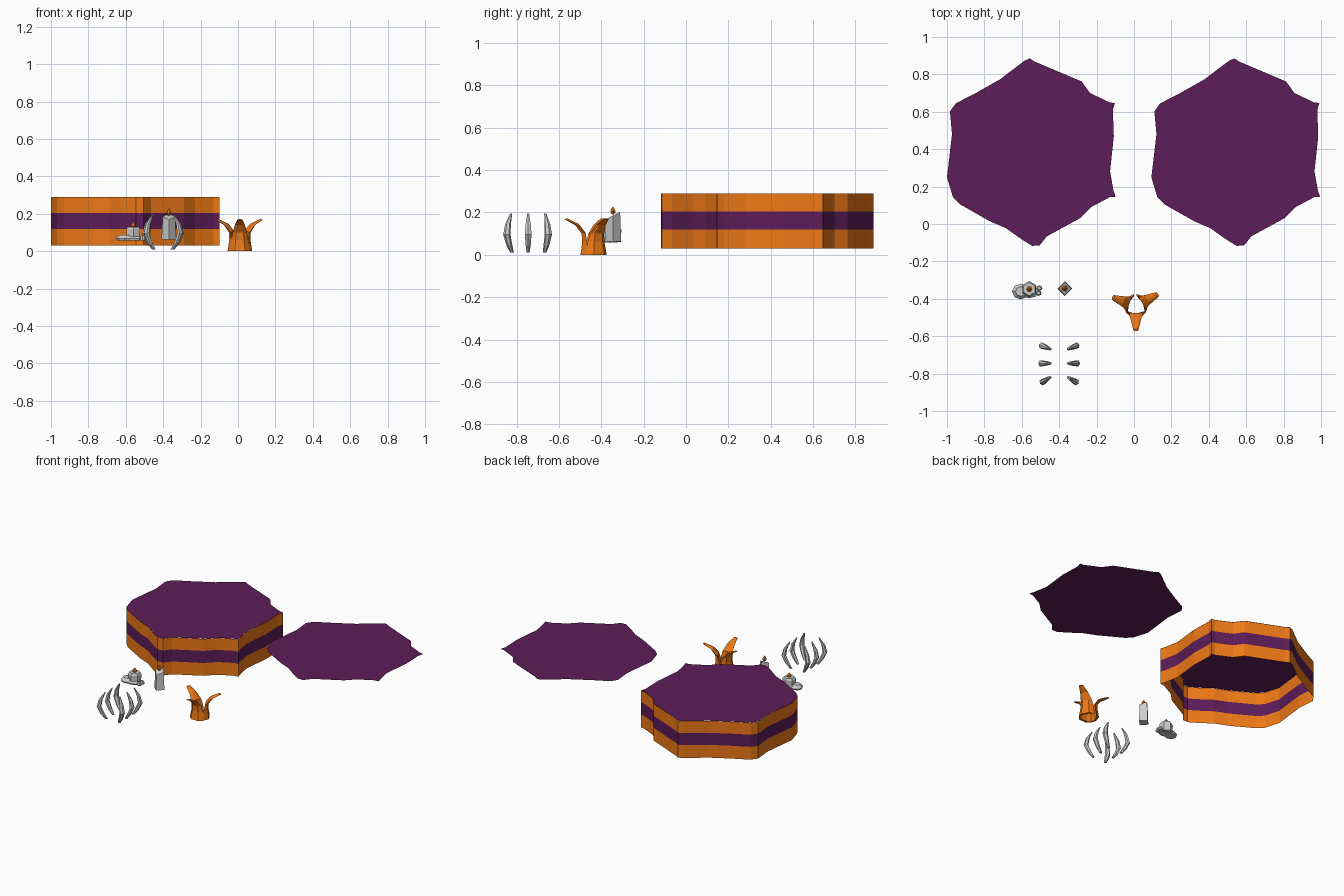
import bpy
from math import sin, cos, pi, radians
from mathutils import Vector

if "Cube" in bpy.data.objects:
    bpy.data.objects.remove(bpy.data.objects["Cube"])


def material(name, col):
    m = bpy.data.materials.new(name)
    m.diffuse_color = (*col, 1)
    m.use_nodes = True
    m.node_tree.nodes["Principled BSDF"].inputs["Base Color"].default_value = m.diffuse_color
    return m


ORANGE = material("orange", (0.86, 0.19, 0.008))
PURPLE = material("purple", (0.11, 0.012, 0.1))


def mesh(name, verts, faces, mat=None):
    me = bpy.data.meshes.new(name)
    me.from_pydata([tuple(v) for v in verts], [], faces)
    me.update()
    ob = bpy.data.objects.new(name, me)
    bpy.context.collection.objects.link(ob)
    if mat:
        me.materials.append(mat)
    return ob


def loft(name, rings, mat=None, caps=True):
    """Skin a list of equal-sized closed rings."""
    n = len(rings[0])
    verts = [v for r in rings for v in r]
    faces = [(k * n + i, k * n + (i + 1) % n, (k + 1) * n + (i + 1) % n, (k + 1) * n + i)
             for k in range(len(rings) - 1) for i in range(n)]
    if caps:
        faces += [tuple(range(n))[::-1], tuple(range(len(verts) - n, len(verts)))]
    return mesh(name, verts, faces, mat)


def ring(x, y, z, rx, ry, n, turn=0, slope=0):
    pts = []
    for i in range(n):
        a = 2 * pi * i / n + turn
        pts.append((x + rx * cos(a), y + ry * sin(a), z + slope * ry * sin(a)))
    return pts


# wavy hexagonal cloth outline, counter-clockwise from the back tip
outline = [(-.557, .885), (-.584, .874), (-.717, .773), (-.85, .698), (-.953, .645),
           (-.984, .602), (-.973, .48), (-1.0, .25), (-.968, .143), (-.93, .105),
           (-.77, .014), (-.685, -.022), (-.61, -.076), (-.545, -.117), (-.504, -.114),
           (-.466, -.066), (-.29, .03), (-.23, .09), (-.13, .143), (-.098, .146),
           (-.11, .18), (-.128, .28), (-.108, .468), (-.113, .61), (-.102, .647),
           (-.13, .65), (-.235, .70), (-.28, .762), (-.53, .868)]

# tabletop cloth and the second flat cloth
for name, dx in (("table_cloth", 0), ("spare_cloth", 1.093)):
    mesh(name, [(x + dx, y, .29) for x, y in outline], [tuple(range(len(outline)))], PURPLE)

# striped hanging sides
for name, z0, z1, mat in (("lower_band", .03, .12, ORANGE), ("middle_band", .12, .205, PURPLE),
                          ("upper_band", .205, .289, ORANGE)):
    loft(name, [[(x, y, z) for x, y in outline] for z in (z0, z1)], mat, caps=False)

# three-horned hollow holder: radius, height, half width, side radius, thickness
horn = [(.060, 0, .055, .032, .015), (.052, .06, .045, .028, .015),
        (.055, .10, .038, .038, .018), (.085, .14, .027, .075, .018),
        (.135, .168, .014, .130, .012)]
for k, ang in enumerate((-90, 28, 160)):
    d = Vector((cos(radians(ang)), sin(radians(ang)), 0))
    s = Vector((-d.y, d.x, 0))
    c = Vector((.01, -.438, 0))
    rings = []
    for i, (r, z, w, sr, t) in enumerate(horn):
        lift = t * .6 if i > 1 else 0
        up = Vector((0, 0, z))
        inner = Vector((0, 0, lift))
        rings.append([c + up + d * sr - s * w, c + up + d * r - s * w * .5,
                      c + up + d * r + s * w * .5, c + up + d * sr + s * w,
                      c + up + d * (r - t) + s * w * .4 + inner * .5,
                      c + up + d * (r - t) - s * w * .4 + inner * .5])
    loft(f"horn_{k}", rings, ORANGE)


def flame(name, x, y, z):
    loft(name, [ring(x, y, z + h, r, r, 6) for h, r in
                ((-.005, .006), (.008, .015), (.02, .009), (.032, .001))], ORANGE)


# short candle with puddles of wax
cx, cy = -.56, -.348
loft("short_candle", [ring(cx, cy, .06, .04, .04, 6, pi / 6), ring(cx, cy, .118, .043, .043, 6, pi / 6),
                      ring(cx, cy, .13, .035, .035, 6, pi / 6)])
for k, (x, y, rx, ry, h) in enumerate(((-.606, -.361, .046, .042, .028), (-.507, -.343, .017, .015, .02),
                                       (-.51, -.37, .016, .014, .025), (-.56, -.365, .05, .032, .02))):
    loft(f"wax_puddle_{k}", [ring(x, y, .058, rx * .9, ry * .9, 8), ring(x, y, .068, rx, ry, 8),
                             ring(x, y, .06 + h, rx * .6, ry * .6, 8)])
flame("short_flame", cx, cy, .128)

# tall square candle with a slanted top
cx, cy = -.37, -.345
loft("tall_candle", [ring(cx, cy, .062, .039, .039, 4), ring(cx, cy, .185, .033, .034, 4, 0, .5)])
flame("tall_flame", cx, cy, .196)

# six curved ribs: outward offset, height, half depth, half width
bone = [(-.002, .010, .010, .008), (.022, .045, .014, .014), (.045, .095, .015, .018),
        (.034, .145, .012, .014), (.006, .195, .004, .005)]
for side in (-1, 1):
    for k, (y, tilt) in enumerate(((-.822, -32), (-.745, 0), (-.667, 22))):
        d = Vector((side * cos(radians(tilt)), sin(radians(tilt)), 0))
        s = Vector((-d.y, d.x, 0))
        base = Vector((-.40 + side * .052, y, 0))
        rings = [[base + d * (r + a * cos(i * pi / 3)) + s * (b * sin(i * pi / 3)) + Vector((0, 0, z))
                  for i in range(6)] for r, z, a, b in bone]
        loft(f"rib_{'left' if side < 0 else 'right'}_{k}", rings)
